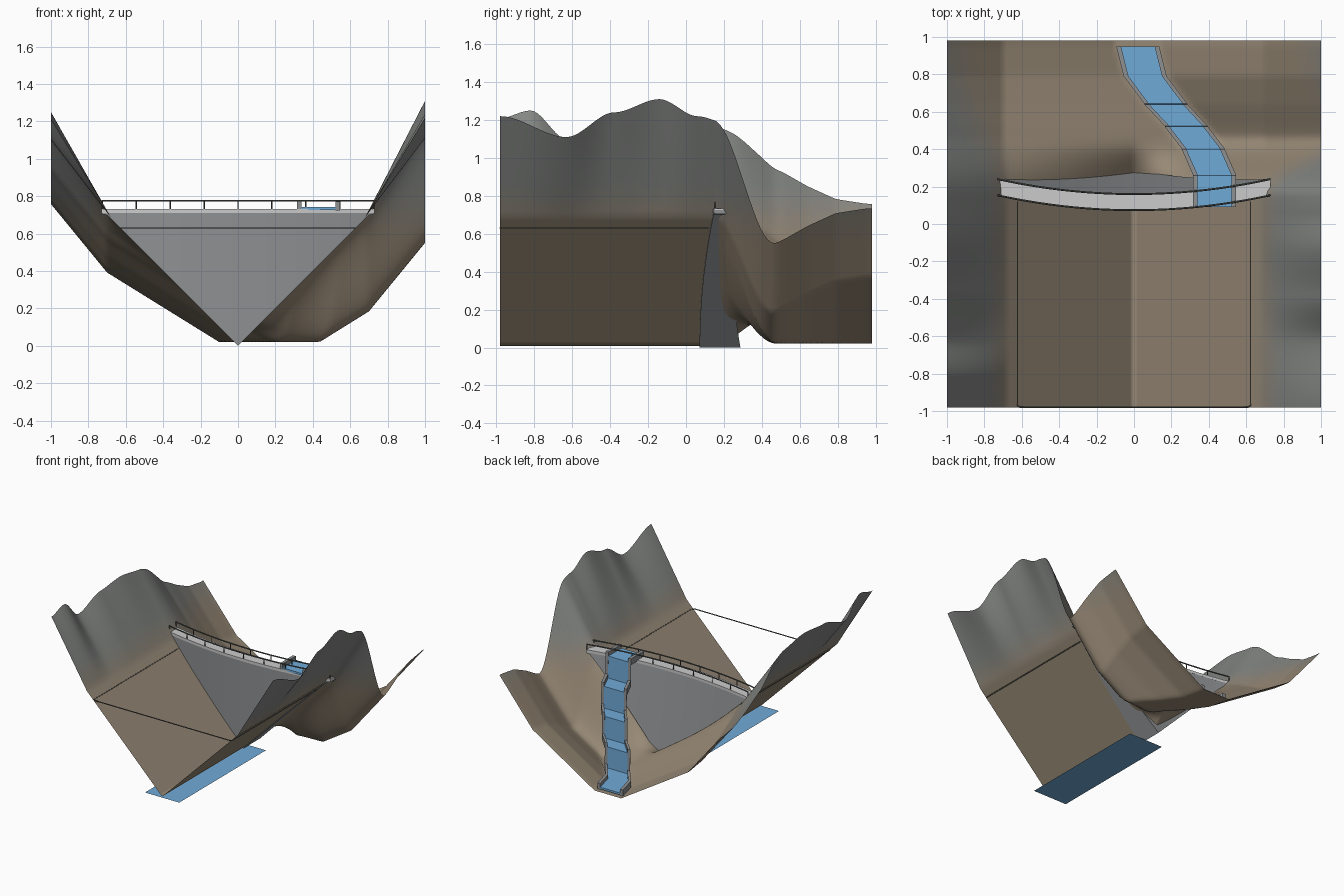
import bpy, bmesh, math
from mathutils import Vector

if "Cube" in bpy.data.objects:
    bpy.data.objects.remove(bpy.data.objects["Cube"])


def mat(name, rgb):
    m = bpy.data.materials.new(name)
    m.diffuse_color = (*rgb, 1)
    m.use_nodes = True
    m.node_tree.nodes["Principled BSDF"].inputs["Base Color"].default_value = m.diffuse_color
    return m


def smooth(t):
    t = min(1, max(0, t))
    return t * t * (3 - 2 * t)


def interp(pts, v, ease=lambda t: t):
    if v <= pts[0][0]:
        return pts[0][1]
    for (a, p), (b, q) in zip(pts, pts[1:]):
        if v <= b:
            return p + (q - p) * ease((v - a) / (b - a))
    return pts[-1][1]


def add_mesh(name, verts, faces, material=None):
    me = bpy.data.meshes.new(name)
    me.from_pydata(verts, [], faces)
    bm = bmesh.new()
    bm.from_mesh(me)
    bmesh.ops.recalc_face_normals(bm, faces=bm.faces)
    bm.to_mesh(me)
    bm.free()
    ob = bpy.data.objects.new(name, me)
    bpy.context.collection.objects.link(ob)
    if material:
        me.materials.append(material)
    return ob


def loft(name, sections, material=None, closed=True):
    """Skin a list of equal-length sections; closed sections get end caps."""
    n = len(sections[0])
    verts = [v for s in sections for v in s]
    faces = []
    for i in range(len(sections) - 1):
        for j in range(n if closed else n - 1):
            k = (j + 1) % n
            faces.append((i * n + j, i * n + k, (i + 1) * n + k, (i + 1) * n + j))
    if closed:
        faces += [tuple(range(n)), tuple(range(len(verts) - n, len(verts)))]
    return add_mesh(name, verts, faces, material)


def wire(name, pts, r, material):
    cu = bpy.data.curves.new(name, 'CURVE')
    cu.dimensions = '3D'
    cu.bevel_depth = r
    cu.bevel_resolution = 1
    cu.use_fill_caps = True
    sp = cu.splines.new('POLY')
    sp.points.add(len(pts) - 1)
    for p, c in zip(sp.points, pts):
        p.co = (*c, 1)
    ob = bpy.data.objects.new(name, cu)
    bpy.context.collection.objects.link(ob)
    cu.materials.append(material)


water = mat("water", (0.16, 0.40, 0.68))
dark = mat("dark_metal", (0.09, 0.10, 0.09))
concrete = mat("concrete", (0.27, 0.28, 0.29))
brown, grey = Vector((0.31, 0.25, 0.18)), Vector((0.23, 0.24, 0.23))
rock = [mat(f"rock_{i}", brown.lerp(grey, i / 7)) for i in range(8)]

# Spillway centre line (y -> x), ridge heights at the two side borders (y -> z)
CENTRE = [(0.26, 0.43), (0.40, 0.37), (0.52, 0.28), (0.64, 0.17), (0.79, 0.06), (0.95, 0.02)]
RIDGE_R = [(-0.98, 1.22), (-0.63, 1.11), (-0.38, 1.24), (-0.14, 1.31), (0.06, 1.22), (0.2, 1.19)]
RIDGE_L = [(-0.98, 1.21), (-0.82, 1.25), (-0.63, 1.10), (-0.35, 1.18), (-0.1, 1.2), (0.2, 1.16)]


def ground(x, y):
    a = abs(x)
    up = 0.008 + a
    if a > 0.68:
        ridge = interp(RIDGE_R if x > 0 else RIDGE_L, y, smooth)
        up = 0.688 + (ridge - 0.688) * (a - 0.68) / 0.32
    d = abs(x - interp(CENTRE, y))
    down = 0.02 + 0.62 * max(0, d - 0.12) + 0.6 * max(0, a - 0.7)
    t = smooth((y - 0.15) / 0.33)
    return up + (down - up) * t


# Valley terrain, coloured from brown earth up to grey rock
N = 100
rows = [[(x, y, ground(x, y)) for x in (-1 + 2 * i / N for i in range(N + 1))]
        for y in (-0.98 + 1.96 * j / N for j in range(N + 1))]
terrain = loft("valley_terrain", rows, closed=False)
bm = bmesh.new()
bm.from_mesh(terrain.data)
if sum(f.normal.z for f in bm.faces) < 0:
    bmesh.ops.reverse_faces(bm, faces=bm.faces)
bm.to_mesh(terrain.data)
bm.free()
for m in rock:
    terrain.data.materials.append(m)
for p in terrain.data.polygons:
    t = smooth((p.center.z - 0.5) / 0.4) * smooth((abs(p.center.x) - 0.55) / 0.25)
    p.material_index = round(7 * t)
    p.use_smooth = True

# Water sheet at the valley bottom
add_mesh("reservoir_water", [(-.155, -.98, 0), (.155, -.98, 0), (.155, .14, 0), (-.155, .14, 0)],
         [(0, 1, 2, 3)], water)

# Waterline wire round the reservoir
line = [(-0.625, 0.12)]
for cx, a0 in ((-0.605, 180), (0.605, 270)):
    for k in range(4):
        a = math.radians(a0 + 30 * k)
        line.append((cx + 0.02 * math.cos(a), -0.96 + 0.02 * math.sin(a)))
line.append((0.625, 0.12))
wire("waterline", [(x, y, 0.63) for x, y in line], 0.004, dark)


# Arched dam wall and crest
def arc(x):
    return 0.072 + 0.08 * (x / 0.73) ** 2


TOP = 0.725
xs = [-0.73 + 1.46 * i / 48 for i in range(49)]
sections = []
for x in xs:
    b = min(abs(x), TOP - 0.02)
    y = arc(x)
    toe = y + 0.09 + 0.125 * (1 - b / TOP)
    sections.append([(x, y, b), (x, y, TOP), (x, y + 0.09, TOP), (x, toe, b)])
loft("dam_wall", sections, concrete)
loft("crest_road", [[(x, arc(x) - .003, .71), (x, arc(x) - .003, .732),
                     (x, arc(x) + .093, .732), (x, arc(x) + .093, .71)] for x in xs])

# Railings on both crest edges
for side, off in (("front", 0.002), ("back", 0.088)):
    wire(side + "_rail", [(x, arc(x) + off, 0.775) for x in xs], 0.005, dark)
    for i in range(-4, 5):
        x = i * 0.1825 * 0.995
        y = arc(x) + off
        wire(f"{side}_post_{i + 4}", [(x, y, 0.73), (x, y, 0.775)], 0.004, dark)

# Stepped spillway: level reaches joined by upright drops
LEVELS = [0.738, 0.56, 0.385, 0.21, 0.04]
STEPS = [0.26, 0.40, 0.52, 0.64]
path = [(0.43, 0.09, LEVELS[0])]
for k, y in enumerate(STEPS):
    x = interp(CENTRE, y)
    path += [(x, y, LEVELS[k]), (x, y + 0.003, LEVELS[k + 1])]
path += [(0.06, 0.79, LEVELS[4]), (0.02, 0.95, LEVELS[4])]


def strip(a, b, lo, hi):
    return [[(x + a, y, z + lo), (x + b, y, z + lo), (x + b, y, z + hi), (x + a, y, z + hi)]
            for x, y, z in path]


loft("spillway_water", strip(-0.09, 0.09, -0.012, 0.004), water)
loft("spillway_left_wall", strip(-0.115, -0.09, -0.015, 0.035), concrete)
loft("spillway_right_wall", strip(0.09, 0.115, -0.015, 0.035), concrete)
